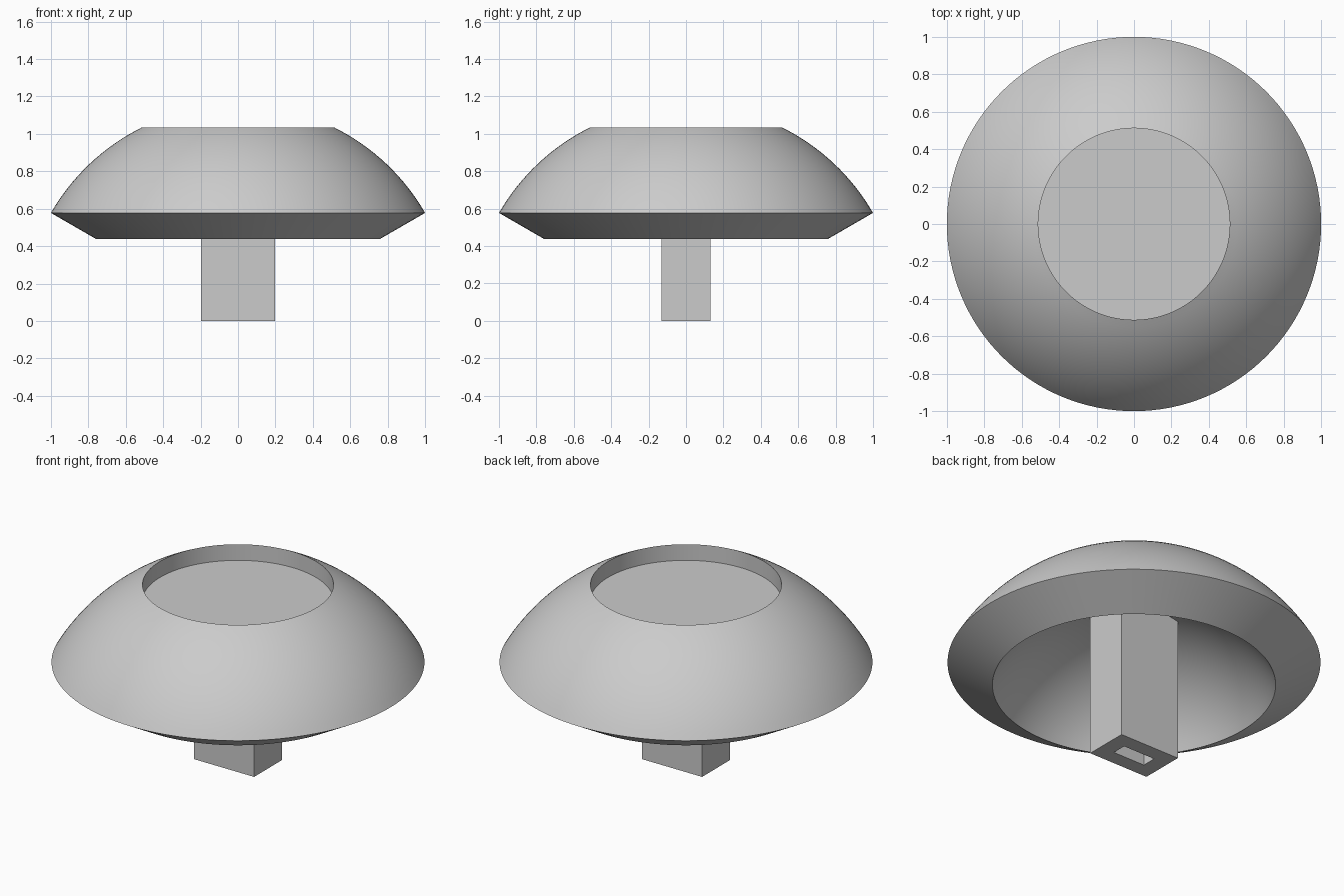
import bpy, bmesh, math

if "Cube" in bpy.data.objects:
    bpy.data.objects.remove(bpy.data.objects["Cube"])

grey = bpy.data.materials.new("plain grey")
grey.diffuse_color = (0.6, 0.6, 0.6, 1)
grey.use_nodes = True
grey.node_tree.nodes["Principled BSDF"].inputs["Base Color"].default_value = grey.diffuse_color

TILT = math.radians(30)          # slope of the lower rim
R_OUT = 1 / math.cos(TILT)       # outer dome radius, centred on the origin
R_IN = 0.877                     # inner dome radius
R_TOP, Z_FLOOR = 0.512, 0.94     # recess in the top


def finish(name, bm):
    bmesh.ops.recalc_face_normals(bm, faces=bm.faces)
    mesh = bpy.data.meshes.new(name)
    bm.to_mesh(mesh)
    bm.free()
    mesh.materials.append(grey)
    obj = bpy.data.objects.new(name, mesh)
    bpy.context.collection.objects.link(obj)
    return obj


def arc(radius, start, end, steps):
    angles = [start + (end - start) * i / steps for i in range(steps + 1)]
    return [(radius * math.cos(a), radius * math.sin(a)) for a in angles]


# Dome shell: recess floor, recess wall, outer dome, sloped rim, inner dome
profile = [(0, Z_FLOOR), (R_TOP, Z_FLOOR)]
profile += arc(R_OUT, math.acos(R_TOP / R_OUT), TILT, 16)
profile += arc(R_IN, TILT, math.pi / 2, 20)
bm = bmesh.new()
verts = [bm.verts.new((r, 0, z)) for r, z in profile]
edges = [bm.edges.new(pair) for pair in zip(verts, verts[1:])]
bmesh.ops.spin(bm, geom=verts + edges, axis=(0, 0, 1), cent=(0, 0, 0),
               angle=math.tau, steps=128, use_merge=True)
bmesh.ops.remove_doubles(bm, verts=bm.verts, dist=1e-4)
dome = finish("dome_shell", bm)
bpy.context.view_layer.objects.active = dome
dome.select_set(True)
bpy.ops.object.shade_smooth_by_angle(angle=math.radians(25))

# Hollow rectangular stem, its top buried in the dome
bm = bmesh.new()


def ring(hx, hy, z):
    return [bm.verts.new((x * hx, y * hy, z))
            for x, y in ((-1, -1), (1, -1), (1, 1), (-1, 1))]


loops = [ring(0.197, 0.131, 0), ring(0.197, 0.131, 0.9),
         ring(0.105, 0.043, 0.9), ring(0.105, 0.043, 0)]
for a, b in zip(loops, loops[1:] + loops[:1]):
    for i in range(4):
        j = (i + 1) % 4
        bm.faces.new((a[i], a[j], b[j], b[i]))
finish("hollow_stem", bm)
